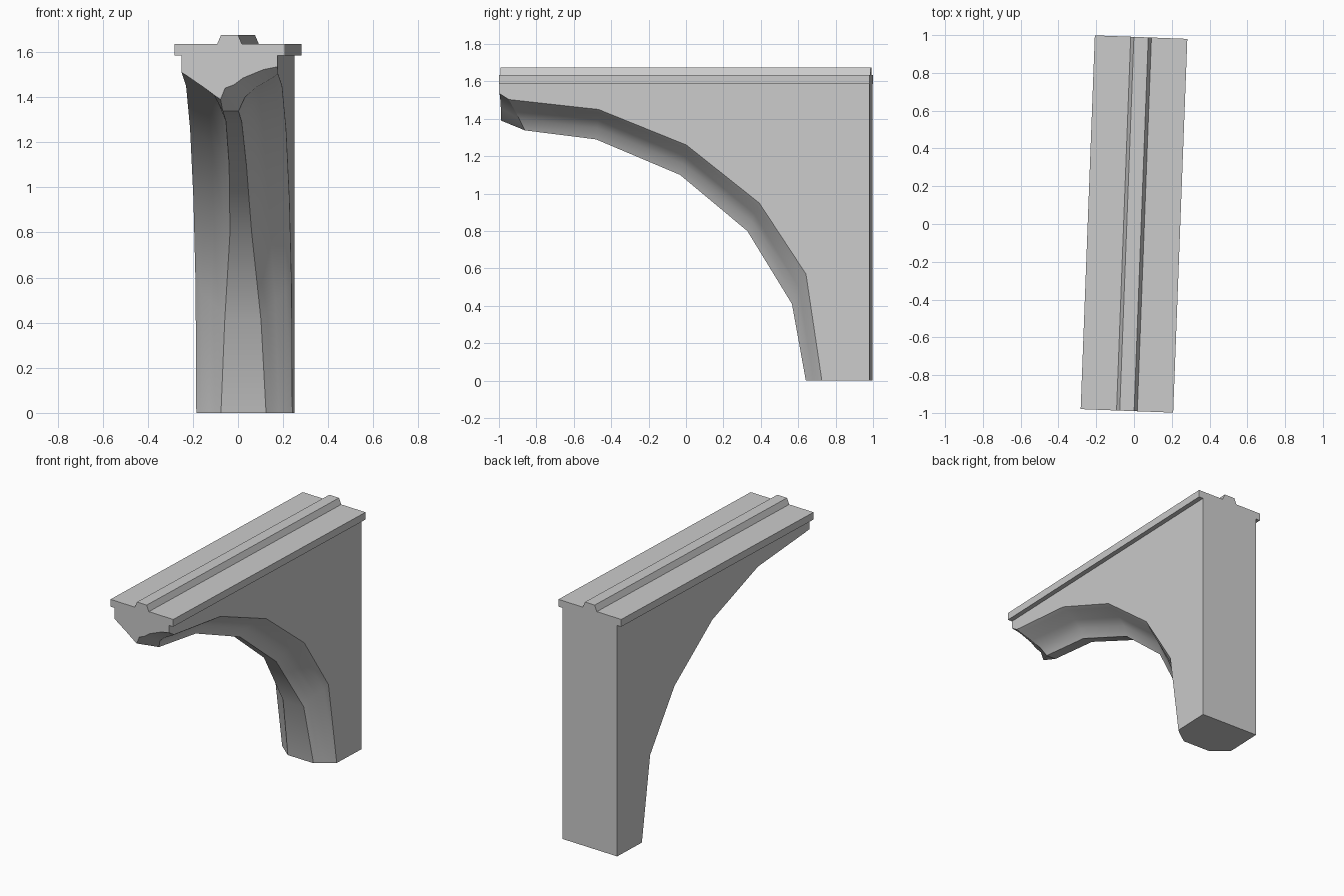
import bpy, bmesh, math

if "Cube" in bpy.data.objects:
    bpy.data.objects.remove(bpy.data.objects["Cube"])

TURN = math.radians(-2.17)   # whole model sits slightly turned on the ground
HALF = 0.99                  # half length
W = 0.213                    # half width of the bracket
TOP = 1.585                  # underside of the rail slab


def make(name, bm):
    bmesh.ops.recalc_face_normals(bm, faces=bm.faces)
    me = bpy.data.meshes.new(name)
    bm.to_mesh(me)
    bm.free()
    ob = bpy.data.objects.new(name, me)
    bpy.context.collection.objects.link(ob)
    ob.rotation_euler[2] = TURN
    bpy.ops.object.select_all(action='DESELECT')
    ob.select_set(True)
    bpy.context.view_layer.objects.active = ob
    bpy.ops.object.shade_smooth_by_angle(angle=math.radians(28))
    return ob


# Top slab with raised ridge: one profile extruded along y
half = [(0.245, TOP), (0.245, 1.635), (0.055, 1.635), (0.038, 1.675)]
profile = half + [(-x, z) for x, z in reversed(half)]
bm = bmesh.new()
face = bm.faces.new([bm.verts.new((x, -HALF, z)) for x, z in profile])
ext = bmesh.ops.extrude_face_region(bm, geom=[face])
bmesh.ops.translate(bm, vec=(0, 2 * HALF, 0),
                    verts=[v for v in ext['geom'] if isinstance(v, bmesh.types.BMVert)])
make("top_slab", bm)

# Curved bracket: (outer edge y, z, rib edge y, z, blend from ribbed arm to blunt foot)
stations = [(-0.94, 1.503, -0.86, 1.338, 0.0),
            (-0.46, 1.45, -0.48, 1.29, 0.0),
            (0.01, 1.26, -0.03, 1.10, 0.05),
            (0.40, 0.95, 0.33, 0.80, 0.2),
            (0.65, 0.57, 0.57, 0.41, 0.7),
            (0.735, 0.0, 0.645, 0.0, 1.0)]
# section points (half width, depth) for the arm and for the foot
arm = [(W, 0), (0.19, 0.1), (0.115, 0.36), (0.065, 0.62), (0.035, 1)]
foot = [(W, 0), (0.188, 0.25), (0.155, 0.53), (0.125, 0.79), (0.1, 1)]
# broken front end
front = [(-W, 1.51), (-0.19, 1.495), (-0.11, 1.44), (-0.07, 1.41), (-0.04, 1.39),
         (-0.02, 1.44), (0.02, 1.455), (0.06, 1.485), (0.15, 1.522), (W, 1.535)]

bm = bmesh.new()
rows = [[bm.verts.new((x, -HALF, z)) for x, z in front]]
for oy, oz, iy, iz, t in stations:
    sec = [(a[0] + t * (f[0] - a[0]), a[1] + t * (f[1] - a[1])) for a, f in zip(arm, foot)]
    sec = [(-x, d) for x, d in sec] + sec[::-1]
    rows.append([bm.verts.new((x, oy + d * (iy - oy), oz + d * (iz - oz))) for x, d in sec])

# underside strips
for r0, r1 in zip(rows, rows[1:]):
    for i in range(len(r0) - 1):
        bm.faces.new((r0[i], r0[i + 1], r1[i + 1], r1[i]))

# sides, front, back, top and base of the bracket
corner = {s: [bm.verts.new((s * W, y, z)) for y, z in ((HALF, 0), (HALF, TOP), (-HALF, TOP))]
          for s in (-1, 1)}
for s, k in ((-1, 0), (1, -1)):
    bm.faces.new([r[k] for r in rows] + corner[s])
L, R = corner[-1], corner[1]
bm.faces.new(rows[0] + [R[2], L[2]])
bm.faces.new(rows[-1] + [R[0], L[0]])
bm.faces.new((L[0], R[0], R[1], L[1]))
bm.faces.new((L[1], R[1], R[2], L[2]))
make("curved_bracket", bm)
